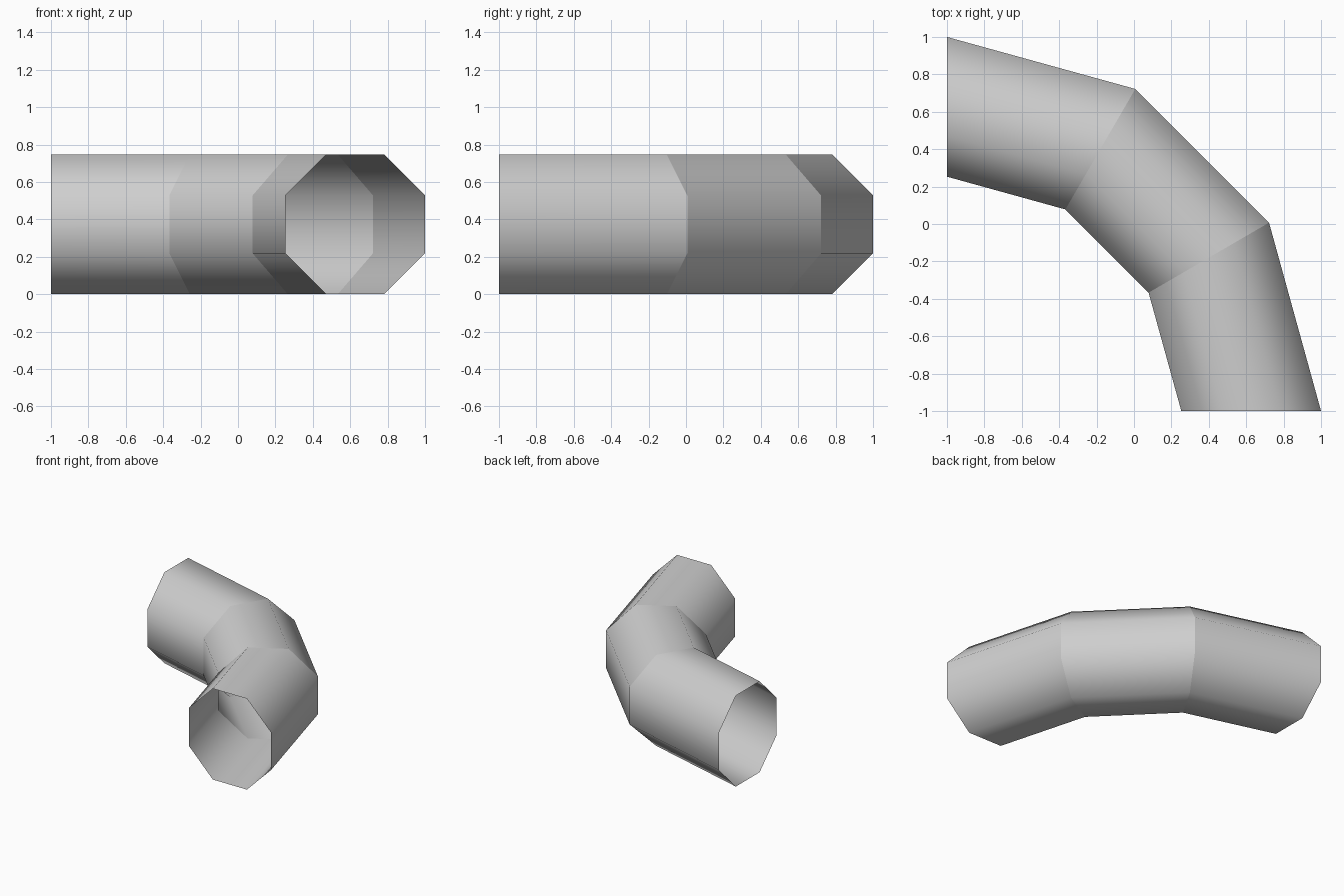
import bpy, bmesh
from math import cos, sin, pi
from mathutils import Vector

cube = bpy.data.objects.get("Cube")
if cube:
    bpy.data.objects.remove(cube, do_unlink=True)

SIDES = 8
HEIGHT = 0.747

grey = bpy.data.materials.new("light_grey")
grey.use_nodes = True
colour = (0.62, 0.62, 0.62, 1)
grey.diffuse_color = colour
grey.node_tree.nodes["Principled BSDF"].inputs["Base Color"].default_value = colour

# Inner and outer bend points of the first two rings; the rest mirror across x = y
half = [((0.253, -1), (1, -1)), ((0.078, -0.367), (0.722, 0.007))]
stations = half + [(i[::-1], o[::-1]) for i, o in reversed(half)]


def octagon(bm, inner, outer):
    """Octagonal ring spanning the inner and outer bend points."""
    inner, outer = Vector((*inner, 0)), Vector((*outer, 0))
    ring = []
    for k in range(SIDES):
        a = (k + 0.5) * 2 * pi / SIDES
        r = 0.5 / cos(pi / SIDES)
        p = inner.lerp(outer, 0.5 + r * cos(a))
        p.z = HEIGHT * (0.5 + r * sin(a))
        ring.append(bm.verts.new(p))
    return ring


# Open pipe elbow: three straight sections joined at mitred seams
bm = bmesh.new()
rings = [octagon(bm, i, o) for i, o in stations]
for r0, r1 in zip(rings, rings[1:]):
    for k in range(SIDES):
        n = (k + 1) % SIDES
        face = bm.faces.new((r0[k], r1[k], r1[n], r0[n]))
        face.smooth = True

# Smooth around the pipe, sharp across each mitred seam
for ring in rings:
    for k in range(SIDES):
        bm.edges.get((ring[k], ring[(k + 1) % SIDES])).smooth = False

mesh = bpy.data.meshes.new("pipe_elbow")
bm.to_mesh(mesh)
bm.free()
mesh.materials.append(grey)
pipe = bpy.data.objects.new("pipe_elbow", mesh)
bpy.context.collection.objects.link(pipe)
